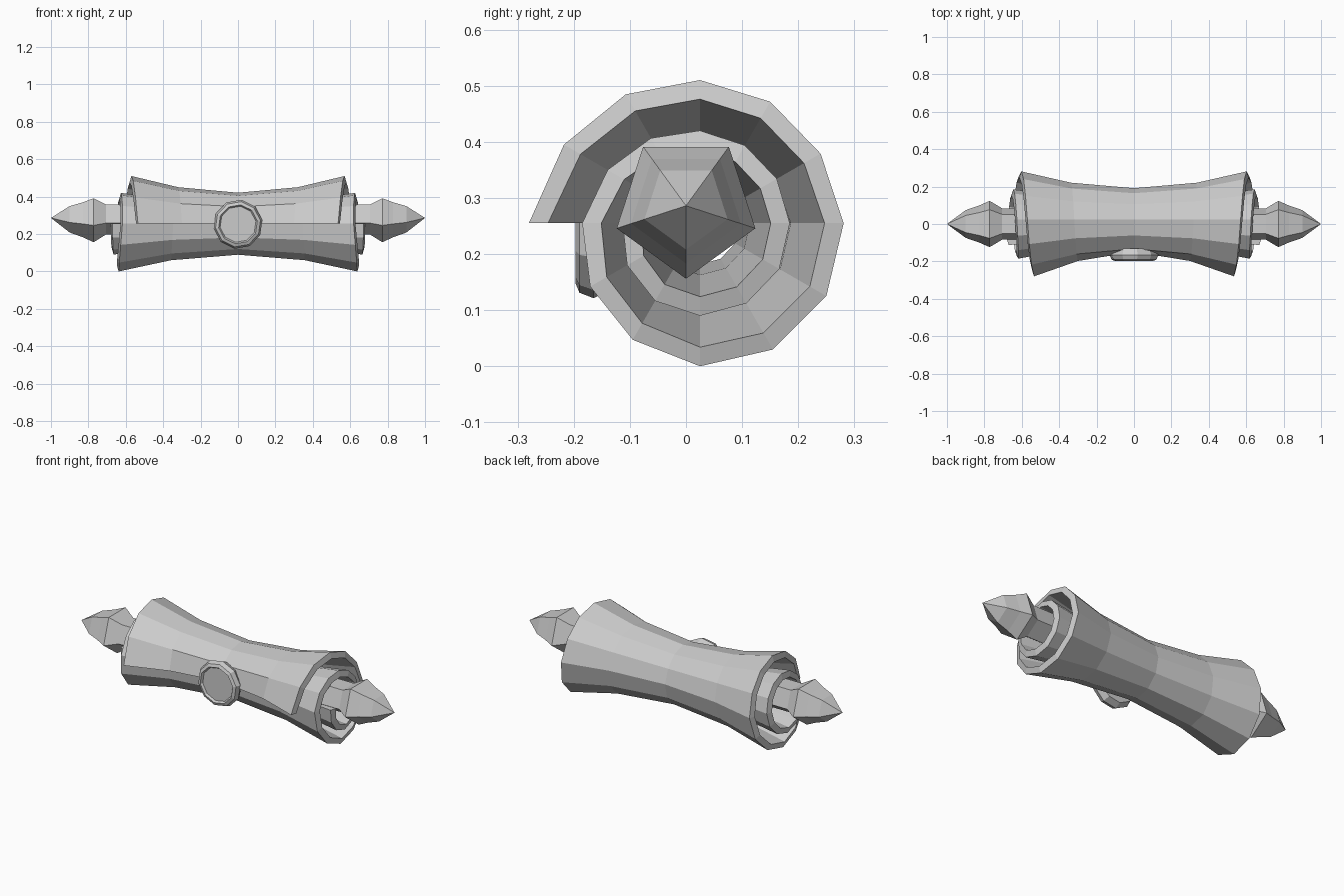
import bpy, bmesh
from math import sin, cos, pi, radians
from mathutils import Vector

if "Cube" in bpy.data.objects:
    bpy.data.objects.remove(bpy.data.objects["Cube"])


def finish(name, bm):
    bmesh.ops.remove_doubles(bm, verts=bm.verts, dist=0.0001)
    bmesh.ops.recalc_face_normals(bm, faces=bm.faces)
    mesh = bpy.data.meshes.new(name)
    bm.to_mesh(mesh)
    bm.free()
    obj = bpy.data.objects.new(name, mesh)
    bpy.context.collection.objects.link(obj)
    return obj


def lathe(name, profile, sides, start, place):
    """Revolve (radius, height) pairs; place maps (u, v, height) to a point."""
    bm = bmesh.new()
    rings = []
    for r, h in profile:
        angles = [start + 2 * pi * k / sides for k in range(sides)]
        rings.append([bm.verts.new(place(r * cos(a), r * sin(a), h)) for a in angles]
                     if r > 0 else [bm.verts.new(place(0, 0, h))] * sides)
    for a, b in zip(rings, rings[1:]):
        for k in range(sides):
            j = (k + 1) % sides
            quad = list(dict.fromkeys((a[k], a[j], b[j], b[k])))
            bm.faces.new(quad)
    return finish(name, bm)


# Rolled paper: two turns of a twelve-sided spiral, pinched in the middle
CY, CZ, THICK = 0.025, 0.255, 0.034
radii = [.305, .280, .265, .255, .250, .248, .256, .260, .260, .255, .240, .226,
         .210, .190, .175, .165, .160, .158, .160, .163, .165, .165, .160, .150, .138]
half_len = [.535, .548, .56, .57, .58, .59, .602, .618, .63, .638, .635, .627,
            .618, .618, .622, .626, .632, .638, .645, .652, .658, .665, .668, .67, .67]
stations = [(-1, 1), (-.56, .765), (0, .65), (.56, .765), (1, 1)]
n = len(radii)
bm = bmesh.new()
grid = {}
for i, (fx, scale) in enumerate(stations):
    for k in range(n):
        a = pi - k * pi / 6
        s = scale - (.08 * (1 - abs(fx)) if k == 0 else 0)
        outer = radii[k] * s
        for side, r in enumerate((outer, outer - THICK)):
            x = fx * (half_len[k] + .01 * side)
            grid[i, k, side] = bm.verts.new((x, CY + r * cos(a), CZ + r * sin(a)))
last = len(stations) - 1
for k in range(n - 1):
    for side in (0, 1):
        for i in range(last):
            bm.faces.new([grid[i, k, side], grid[i + 1, k, side],
                          grid[i + 1, k + 1, side], grid[i, k + 1, side]])
    for i in (0, last):
        bm.faces.new([grid[i, k, 0], grid[i, k + 1, 0], grid[i, k + 1, 1], grid[i, k, 1]])
for i in range(last):
    for k in (0, n - 1):
        bm.faces.new([grid[i, k, 0], grid[i + 1, k, 0], grid[i + 1, k, 1], grid[i, k, 1]])
finish("rolled_paper", bm)

# Five-sided rod with pointed finials at both ends
half = [(.088, .705), (.13, .772), (.103, .83), (.078, .90), (0, 1.0)]
profile = [(r, -h) for r, h in reversed(half)] + half
lathe("rod_with_finials", profile, 5, radians(-90),
      lambda u, v, h: Vector((h, u, .286 + v)))

# Wax seal: disc with a raised rim around a shallow recess
seal = [(0, -.13), (.115, -.13), (.132, -.165), (.122, -.19), (.105, -.197),
        (.097, -.185), (0, -.185)]
lathe("wax_seal", seal, 10, radians(10), lambda u, v, h: Vector((u, h, .252 + v)))
